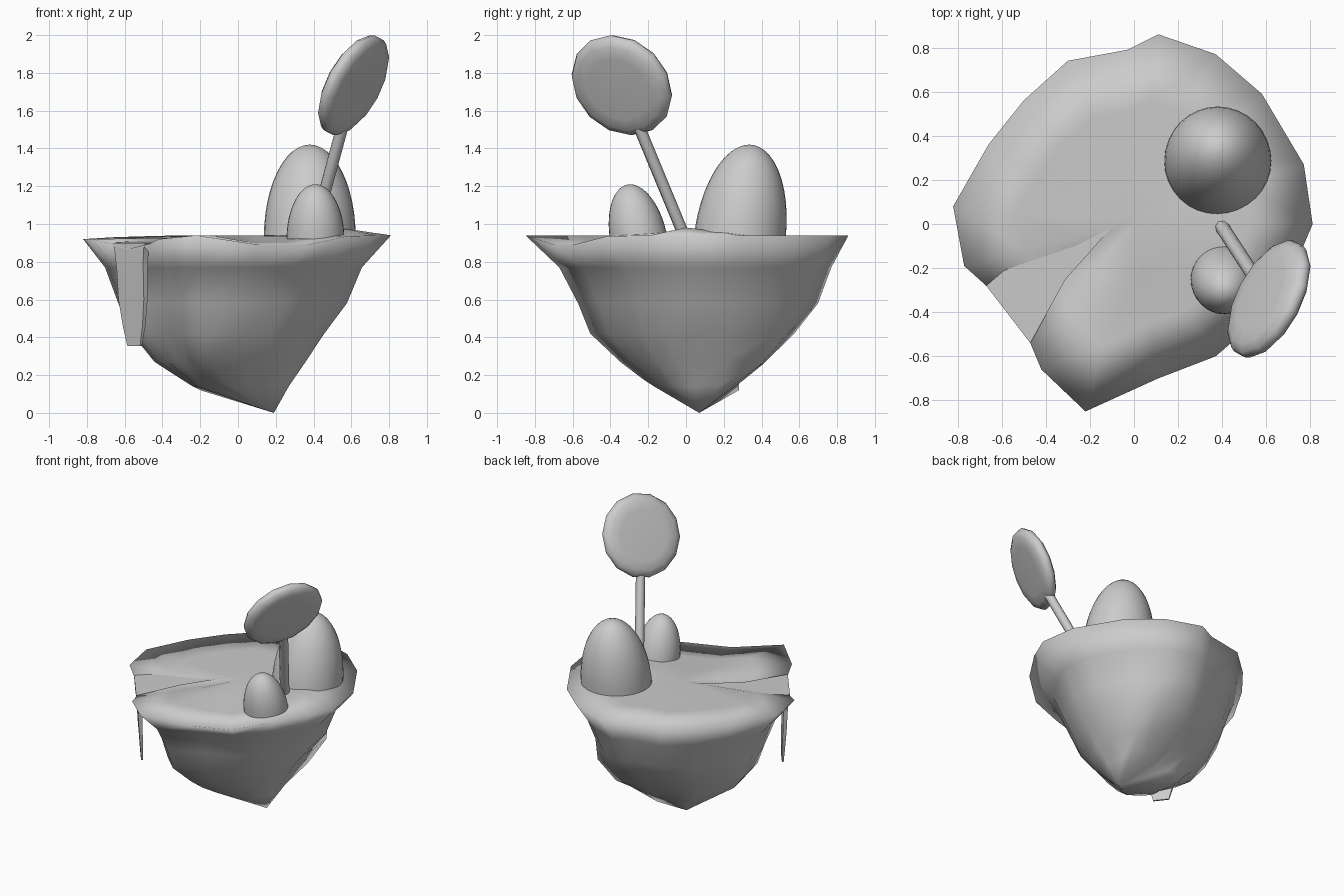
import bpy, math
from mathutils import Vector

if "Cube" in bpy.data.objects:
    bpy.data.objects.remove(bpy.data.objects["Cube"])


def make(name, verts, faces, smooth=True):
    me = bpy.data.meshes.new(name)
    me.from_pydata([tuple(v) for v in verts], [], faces)
    me.update()
    ob = bpy.data.objects.new(name, me)
    bpy.context.collection.objects.link(ob)
    me.polygons.foreach_set("use_smooth", [smooth] * len(me.polygons))
    return ob


def loft(name, rings, ends=(None, None)):
    """Skin equal-sized closed rings; ends may be pole points, else flat caps."""
    n = len(rings[0])
    verts = [v for r in rings for v in r]
    faces = [(k * n + i, k * n + (i + 1) % n, (k + 1) * n + (i + 1) % n, (k + 1) * n + i)
             for k in range(len(rings) - 1) for i in range(n)]
    last = (len(rings) - 1) * n
    for end, base, flip in ((ends[0], 0, True), (ends[1], last, False)):
        if end is not None:
            verts.append(end)
            p = len(verts) - 1
            for i in range(n):
                f = (base + i, base + (i + 1) % n, p)
                faces.append(f[::-1] if flip else f)
        else:
            f = tuple(range(base, base + n))
            faces.append(f[::-1] if flip else f)
    return make(name, verts, faces)


def revolve(name, profile, origin, axis, sides, phase=0.0):
    q = Vector(axis).to_track_quat('Z', 'Y')
    rings = [[Vector(origin) + q @ Vector((r * math.cos(a), r * math.sin(a), z))
              for a in (2 * math.pi * (i + phase) / sides for i in range(sides))] for r, z in profile]
    return loft(name, rings)


# Island: outline of the rim, anticlockwise (the three low points are the stream mouth)
rim = [(.81, 0, .94), (.77, .27, .94), (.58, .59, .94), (.37, .77, .94), (.11, .86, .94),
       (-.03, .79, .94), (-.3, .74, .94), (-.5, .56, .935), (-.66, .36, .93), (-.82, .08, .92),
       (-.77, -.19, .92), (-.67, -.28, .895), (-.57, -.41, .87), (-.47, -.54, .895),
       (-.42, -.66, .92), (-.22, -.85, .94), (.11, -.70, .89), (.37, -.60, .89),
       (.58, -.42, .935), (.73, -.19, .94)]
# Rock rings below the rim: centre x, centre y, half x, half y, z
levels = [(.02, .05, .25, .22, .14), (-.04, .03, .40, .38, .27), (-.05, .03, .51, .54, .42),
          (-.025, .06, .605, .635, .58), (-.02, .045, .68, .72, .77)]
rings = []
for cx, cy, hx, hy, z in levels:
    rings.append([Vector((cx + x / .815 * hx, cy + y / .855 * hy, z)) for x, y, _ in rim])
# Underside corners: second tip, blunt front left, full back right
for k, i, p in ((0, 7, (-.2, .28, .12)), (0, 6, (-.08, .27, .14)), (0, 8, (-.24, .18, .14)),
                (0, 11, (-.25, -.10, .17)), (0, 12, (-.22, -.15, .175)),
                (0, 13, (-.17, -.20, .18)), (0, 14, (-.13, -.23, .18)),
                (0, 1, (.26, .19, .15)), (0, 2, (.25, .30, .185)), (0, 3, (.14, .30, .17)),
                (0, 4, (.04, .28, .155)), (1, 1, (.34, .22, .28)), (1, 2, (.31, .39, .25)),
                (1, 3, (.20, .41, .26)), (2, 2, (.40, .48, .42)), (2, 3, (.24, .54, .42))):
    rings[k][i] = Vector(p)
rings.append([Vector(p) for p in rim])
# Grass rings, nearly level, with a hump on the right
for t in (.65, .32):
    ring = []
    for x, y, z in rim:
        px, py = x * t, y * t
        hump = .045 * math.exp(-((px - .55) ** 2 + (py - .04) ** 2) / .03)
        ring.append(Vector((px, py, .937 + (z - .937) * t ** .7 + hump)))
    rings.append(ring)
island = loft("island", rings, ends=(Vector((.19, .07, 0)), Vector((.02, .03, .94))))

# Stream lying in the channel
make("stream", [(-.67, -.28, .902), (-.47, -.54, .902), (-.31, -.25, .912), (-.06, .03, .938),
                (-.25, -.06, .92), (-.53, -.16, .91)], [(0, 1, 2, 5), (5, 2, 3, 4)])

# Waterfall: tapering slab hanging from the stream mouth
tan = Vector((.61, -.79, 0))
out = Vector((-.79, -.61, 0))
fall = []
for half, off, thick, z in ((.055, -.035, .012, .355), (.085, -.028, .02, .46), (.11, -.018, .025, .60),
                            (.115, -.010, .03, .76), (.125, -.003, .035, .86), (.14, -.005, .035, .90)):
    c = Vector((-.58, -.39, z)) + out * off
    fall.append([c - tan * half - out * thick, c + tan * half - out * thick,
                 c + tan * half, c - tan * half])
loft("waterfall", fall[::-1])

# Egg-shaped bushes, each leaning a little
for name, x, y, r, base, h, lean_y in (("large_bush", .38, .285, .243, .93, .49, .05),
                                       ("small_bush", .41, -.25, .153, .92, .29, -.045)):
    prof = [(r * math.cos(a), h * math.sin(a)) for a in (math.pi / 2 * k / 12 for k in range(12))]
    bush = revolve(name, prof + [(r * .02, h)], (x, y, base), (0, 0, 1), 32)
    for v in bush.data.vertices:
        v.co.y += lean_y * (v.co.z - base) / h

# Leaning pole with a round disc on top
foot, centre = Vector((.40, -.015, .95)), Vector((.612, -.34, 1.735))
lean = centre - foot
revolve("pole", [(.032, -.02), (.032, lean.length - .25)], foot, lean, 8)
revolve("disc", [(.18, -.05), (.245, -.045), (.28, -.025), (.292, 0),
                 (.28, .025), (.245, .045), (.18, .05)], centre, (-.8, .42, .43), 14, .5)

# Soft shading with crisp ends, faces turned outward
for name in ("pole", "large_bush", "small_bush", "waterfall"):
    ob = bpy.data.objects[name]
    bpy.ops.object.select_all(action='DESELECT')
    ob.select_set(True)
    bpy.context.view_layer.objects.active = ob
    if name == "waterfall":
        ob.data.flip_normals() if ob.data.polygons[1].normal.dot(tan) < 0 else None
    bpy.ops.object.shade_smooth_by_angle(angle=math.radians(50))
